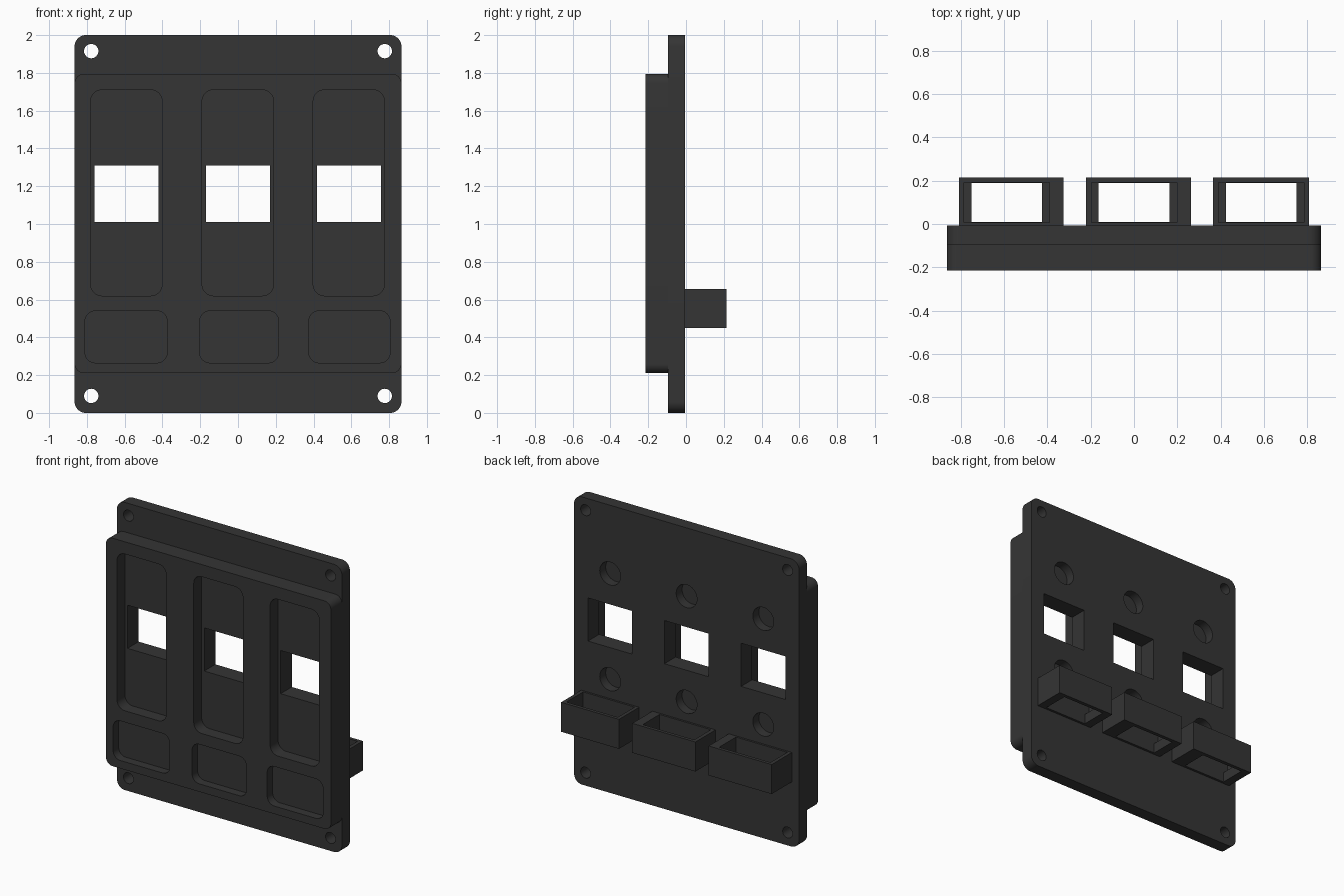
import bpy, bmesh, math

if "Cube" in bpy.data.objects:
    bpy.data.objects.remove(bpy.data.objects["Cube"])

grey = bpy.data.materials.new("dark grey plastic")
grey.diffuse_color = (0.035, 0.035, 0.035, 1)
grey.use_nodes = True
grey.node_tree.nodes["Principled BSDF"].inputs["Base Color"].default_value = grey.diffuse_color


def rounded_outline(x0, x1, z0, z1, r, seg=10):
    """Outline of a rectangle in x-z, with rounded corners if r > 0."""
    if r <= 0:
        return [(x0, z0), (x1, z0), (x1, z1), (x0, z1)]
    pts = []
    corners = [(x1 - r, z1 - r), (x0 + r, z1 - r), (x0 + r, z0 + r), (x1 - r, z0 + r)]
    for q, (cx, cz) in enumerate(corners):
        for i in range(seg + 1):
            a = math.pi / 2 * (q + i / seg)
            pts.append((cx + r * math.cos(a), cz + r * math.sin(a)))
    return pts


def circle(cx, cz, r, n=32):
    return [(cx + r * math.cos(2 * math.pi * i / n), cz + r * math.sin(2 * math.pi * i / n))
            for i in range(n)]


def extrude(name, outline, y0, y1):
    """Solid made by extruding an x-z outline from y0 to y1."""
    bm = bmesh.new()
    face = bm.faces.new([bm.verts.new((x, y0, z)) for x, z in outline])
    side = bmesh.ops.extrude_face_region(bm, geom=[face])["geom"]
    for v in side:
        if isinstance(v, bmesh.types.BMVert):
            v.co.y = y1
    bmesh.ops.recalc_face_normals(bm, faces=bm.faces)
    mesh = bpy.data.meshes.new(name)
    bm.to_mesh(mesh)
    bm.free()
    mesh.materials.append(grey)
    ob = bpy.data.objects.new(name, mesh)
    bpy.context.collection.objects.link(ob)
    return ob


def box(name, x0, x1, y0, y1, z0, z1):
    return extrude(name, rounded_outline(x0, x1, z0, z1, 0), y0, y1)


def select(ob):
    bpy.ops.object.select_all(action='DESELECT')
    ob.select_set(True)
    bpy.context.view_layer.objects.active = ob


def cut(target, cutter):
    select(target)
    mod = target.modifiers.new("cut", 'BOOLEAN')
    mod.operation, mod.solver, mod.object = 'DIFFERENCE', 'EXACT', cutter
    bpy.ops.object.modifier_apply(modifier=mod.name)
    bpy.data.objects.remove(cutter)


FRONT, MID, BACK, REAR = -0.215, -0.094, -0.006, 0.215

# Back plate and raised front panel
plate = extrude("back_plate", rounded_outline(-0.865, 0.865, 0, 2, 0.06), MID, BACK)
panel = extrude("front_panel", rounded_outline(-0.865, 0.865, 0.21, 1.795, 0.05), FRONT, MID)

# Corner screw holes
for x in (-0.777, 0.777):
    for z in (0.09, 1.915):
        cut(plate, extrude("cutter", circle(x, z, 0.038), MID - 0.1, BACK + 0.1))

# Per column: tall slot, label pocket, bracket outside, bracket opening, ledge pocket
columns = [
    (-0.59, (-0.78, -0.402), (-0.81, -0.375), (-0.81, -0.325), (-0.75, -0.425), (-0.785, -0.39)),
    (0.0, (-0.19, 0.188), (-0.203, 0.215), (-0.223, 0.263), (-0.163, 0.163), (-0.197, 0.198)),
    (0.588, (0.398, 0.775), (0.375, 0.805), (0.365, 0.81), (0.425, 0.75), (0.39, 0.785)),
]
for cx, slot, label, outer, hole, ledge in columns:
    # Recesses in the front panel
    cut(panel, extrude("cutter", rounded_outline(*slot, 0.62, 1.71, 0.06), FRONT - 0.1, FRONT + 0.087))
    cut(panel, extrude("cutter", rounded_outline(*label, 0.265, 0.54, 0.055), FRONT - 0.1, FRONT + 0.06))
    # Window through both layers
    for part in (panel, plate):
        cut(part, box("cutter", cx - 0.17, cx + 0.17, -0.5, 0.3, 1.01, 1.31))
    # Blind round holes in the back
    for z in (0.79, 1.525):
        cut(plate, extrude("cutter", circle(cx, z, 0.08), BACK - 0.065, BACK + 0.1))
    # Rear bracket, open from top to bottom with an inner ledge
    bracket = box("rear_bracket", *outer, BACK, REAR, 0.45, 0.655)
    cut(bracket, box("cutter", *hole, 0.01, 0.19, 0.3, 0.8))
    cut(bracket, box("cutter", *ledge, 0.008, 0.192, 0.52, 0.8))

for ob in (plate, panel):
    select(ob)
    bpy.ops.object.shade_smooth_by_angle(angle=math.radians(30))
